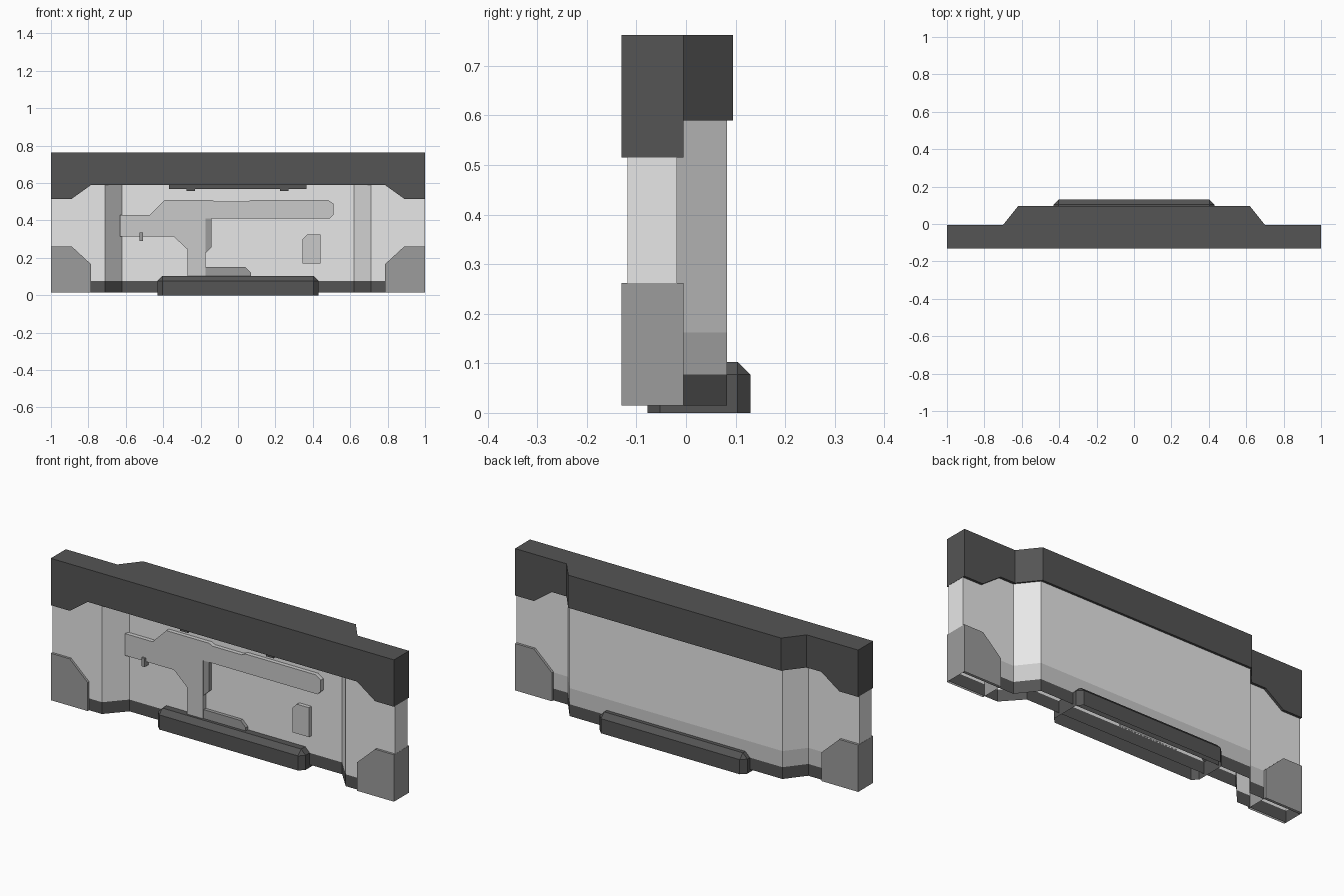
import bpy, bmesh

if "Cube" in bpy.data.objects:
    bpy.data.objects.remove(bpy.data.objects["Cube"])


def material(name, v):
    m = bpy.data.materials.new(name)
    m.diffuse_color = (v, v, v, 1)
    m.use_nodes = True
    m.node_tree.nodes["Principled BSDF"].inputs["Base Color"].default_value = m.diffuse_color
    return m


LIGHT = material("light_grey", 0.81)
TRIM = material("trim_grey", 0.59)
MID = material("mid_grey", 0.335)
DARK = material("dark_grey", 0.089)


def finish(name, bm, mats, open_bottom=False):
    bmesh.ops.recalc_face_normals(bm, faces=bm.faces)
    if open_bottom:
        low = min(v.co.z for v in bm.verts)
        faces = [f for f in bm.faces if all(v.co.z < low + 1e-4 for v in f.verts)]
        bmesh.ops.delete(bm, geom=faces, context='FACES')
    me = bpy.data.meshes.new(name)
    bm.to_mesh(me)
    bm.free()
    for m in mats:
        me.materials.append(m)
    ob = bpy.data.objects.new(name, me)
    bpy.context.collection.objects.link(ob)
    return ob


def prism(name, pts, axis, levels, mats, open_bottom=False):
    """Extrude a 2D outline (xz along 'y', xy along 'z') through the given levels."""
    bm = bmesh.new()
    place = (lambda p, t: (p[0], t, p[1])) if axis == 'y' else (lambda p, t: (p[0], p[1], t))
    rings = [[bm.verts.new(place(p, t)) for p in pts] for t in levels]
    n = len(pts)
    for a, b in zip(rings, rings[1:]):
        for i in range(n):
            j = (i + 1) % n
            bm.faces.new((a[i], a[j], b[j], b[i]))
    bm.faces.new(rings[0])
    bm.faces.new(rings[-1])
    return finish(name, bm, mats, open_bottom)


def mirrored(half):
    """Complete a half outline by mirroring it in x."""
    return half + [(-x, y) for x, y in reversed(half)]


def block(name, x, y, z, mat, bevel=0, open_bottom=False):
    bm = bmesh.new()
    bmesh.ops.create_cube(bm, size=1)
    for v in bm.verts:
        v.co = [r[0] if c < 0 else r[1] for c, r in zip(v.co, (x, y, z))]
    if bevel:
        edges = [e for e in bm.edges if max(v.co.z for v in e.verts) > z[0] + 1e-4]
        bmesh.ops.bevel(bm, geom=edges, offset=bevel, segments=1, affect='EDGES')
    return finish(name, bm, [mat], open_bottom)


# Recessed wall: dark base, light panel, trim band on the back
wall_plan = mirrored([(0.999, -0.118), (0.999, -0.018), (0.70, -0.018), (0.62, 0.083)])
wall_plan += mirrored([(-0.71, -0.118), (-0.62, -0.018)])
wall = prism("wall_panel", wall_plan, 'z', (0.015, 0.077, 0.162, 0.70),
             [LIGHT, TRIM, DARK], True)
for f in wall.data.polygons:
    if f.center.z < 0.077:
        f.material_index = 2
    elif f.center.z < 0.162 and f.normal.y > 0.1:
        f.material_index = 1

# Top beam: front slab with lowered ends, and the rear bulge
prism("top_beam", mirrored([(1, 0.762), (1, 0.515), (0.89, 0.515), (0.785, 0.59)]),
      'y', (-0.13, -0.005), [DARK])
prism("top_beam_rear", mirrored([(0.70, -0.005), (0.62, 0.095)]), 'z', (0.59, 0.762), [DARK])

# Corner feet
for s, side in ((-1, "left"), (1, "right")):
    foot = [(1, 0.015), (1, 0.262), (0.89, 0.262), (0.785, 0.165), (0.785, 0.015)]
    prism(side + "_corner_foot", [(s * x, z) for x, z in foot], 'y', (-0.13, -0.005), [MID], True)

# Floor rail
block("floor_rail", (-0.43, 0.43), (-0.078, 0.13), (0, 0.103), DARK, 0.026, True)

# Light strip and clips under the beam
block("under_beam_strip", (-0.37, 0.365), (-0.08, -0.019), (0.568, 0.589), DARK)
for x in (-0.253, 0.247):
    block("strip_clip", (x - 0.022, x + 0.022), (-0.088, -0.03), (0.558, 0.582), DARK)

# Raised branching duct on the front
duct = [(-0.63, 0.43), (-0.47, 0.43), (-0.39, 0.51), (-0.14, 0.51), (-0.12, 0.50),
        (0.05, 0.50), (0.07, 0.51), (0.48, 0.51), (0.51, 0.49), (0.51, 0.43), (0.49, 0.41),
        (-0.175, 0.41), (-0.175, 0.08), (-0.27, 0.08), (-0.27, 0.245), (-0.345, 0.315),
        (-0.63, 0.315)]
prism("wall_duct", duct, 'y', (-0.04, -0.017), [TRIM])

# Small plates beside the duct
prism("duct_side_plate", [(-0.175, 0.41), (-0.143, 0.41), (-0.143, 0.255), (-0.175, 0.225)],
      'y', (-0.036, -0.017), [MID])
prism("duct_foot_plate", [(-0.175, 0.08), (-0.175, 0.15), (0.04, 0.15), (0.07, 0.12), (0.07, 0.08)],
      'y', (-0.036, -0.017), [MID])
prism("access_plate", [(0.345, 0.17), (0.345, 0.30), (0.37, 0.325), (0.44, 0.325), (0.44, 0.17)],
      'y', (-0.038, -0.017), [TRIM])
block("duct_latch", (-0.527, -0.509), (-0.05, -0.017), (0.29, 0.335), MID)
